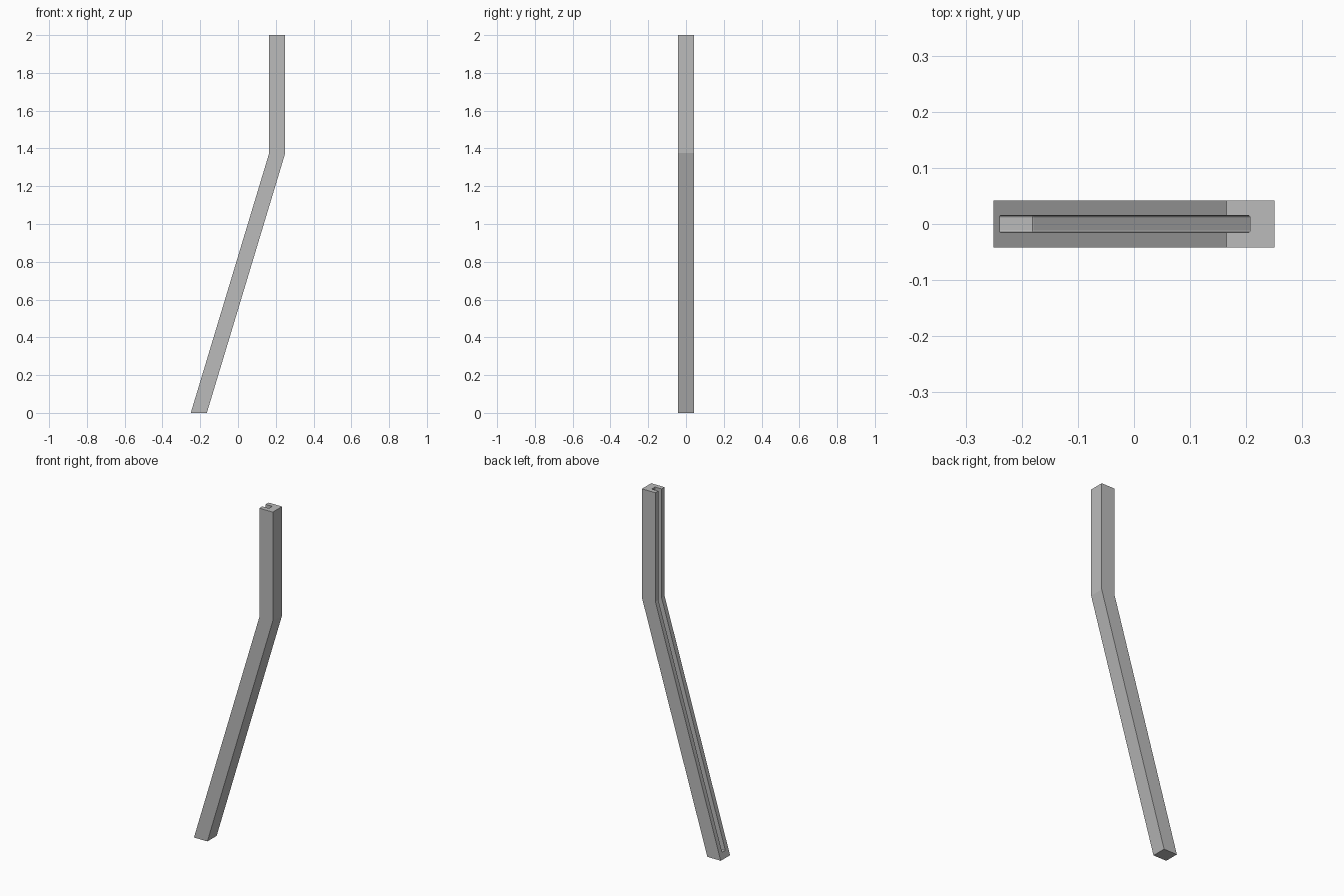
import bpy
import bmesh

cube = bpy.data.objects.get("Cube")
if cube:
    bpy.data.objects.remove(cube, do_unlink=True)

grey = bpy.data.materials.new("plain grey")
grey.use_nodes = True
colour = (0.5, 0.5, 0.5, 1)
grey.diffuse_color = colour
grey.node_tree.nodes["Principled BSDF"].inputs["Base Color"].default_value = colour


def extrude_profile(name, profile, half_width):
    """Extrude an x-z outline symmetrically along y."""
    bm = bmesh.new()
    face = bm.faces.new([bm.verts.new((x, -half_width, z)) for x, z in profile])
    extruded = bmesh.ops.extrude_face_region(bm, geom=[face])["geom"]
    verts = [v for v in extruded if isinstance(v, bmesh.types.BMVert)]
    bmesh.ops.translate(bm, verts=verts, vec=(0, 2 * half_width, 0))
    bmesh.ops.recalc_face_normals(bm, faces=bm.faces)
    mesh = bpy.data.meshes.new(name)
    bm.to_mesh(mesh)
    bm.free()
    mesh.materials.append(grey)
    obj = bpy.data.objects.new(name, mesh)
    bpy.context.collection.objects.link(obj)
    return obj


# Square bar: sloping lower length, upright upper length
bar = extrude_profile("bent_bar", [
    (-0.25, 0), (-0.165, 0), (0.25, 1.375),
    (0.25, 2), (0.165, 2), (0.165, 1.375)], 0.042)

# Channel along the outer side: open at the top, closed near the foot
cutter = extrude_profile("channel_cutter", [
    (-0.4, 0.035), (-0.18, 0.035), (0.207, 1.317),
    (0.207, 2.1), (-0.4, 2.1)], 0.015)
soften = cutter.modifiers.new("soft corners", "BEVEL")
soften.width = 0.003
soften.segments = 2
soften.limit_method = "ANGLE"
cutter.hide_render = True
cutter.hide_viewport = False
cutter.display_type = "WIRE"

cut = bar.modifiers.new("channel", "BOOLEAN")
cut.operation = "DIFFERENCE"
cut.solver = "EXACT"
cut.object = cutter
